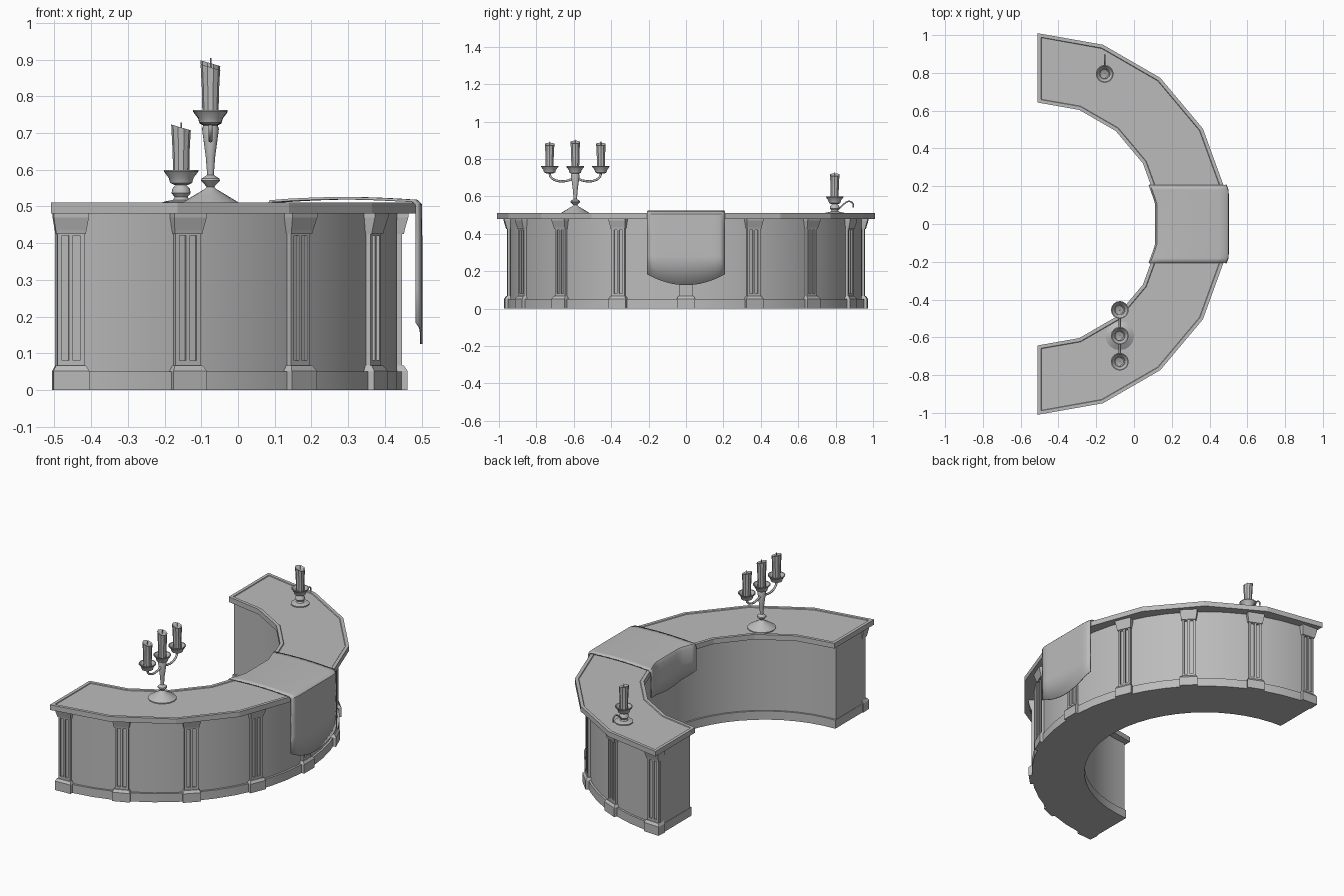
import bpy, bmesh, math
from mathutils import Matrix, Vector

if "Cube" in bpy.data.objects:
    bpy.data.objects.remove(bpy.data.objects["Cube"])

CX = -0.51  # centre of the half ring
mat = bpy.data.materials.new("plain grey")
mat.diffuse_color = (0.5, 0.5, 0.5, 1)
mat.use_nodes = True
mat.node_tree.nodes["Principled BSDF"].inputs["Base Color"].default_value = mat.diffuse_color


def finish(bm, name, smooth=None):
    bmesh.ops.recalc_face_normals(bm, faces=bm.faces)
    me = bpy.data.meshes.new(name)
    bm.to_mesh(me)
    bm.free()
    me.materials.append(mat)
    ob = bpy.data.objects.new(name, me)
    bpy.context.collection.objects.link(ob)
    if smooth:
        bpy.ops.object.select_all(action='DESELECT')
        ob.select_set(True)
        bpy.context.view_layer.objects.active = ob
        bpy.ops.object.shade_smooth_by_angle(angle=math.radians(smooth))
    return ob


def half_ring(name, r_in, r_out, z0, z1, n, end=0.0, inset=None, smooth=None):
    """Half ring block; end trims the two straight ends towards +x."""
    bm = bmesh.new()
    rows, tops = [], []
    for i in range(n + 1):
        a = math.radians(-90 + 180 * i / n)
        off = end if i in (0, n) else 0
        rows.append([bm.verts.new((CX + off + r * math.cos(a), r * math.sin(a), z))
                     for r, z in ((r_in, z0), (r_out, z0), (r_out, z1), (r_in, z1))])
    for p, q in zip(rows, rows[1:]):
        for k in range(4):
            f = bm.faces.new((p[k], p[(k + 1) % 4], q[(k + 1) % 4], q[k]))
            if k == 2:
                tops.append(f)
    bm.faces.new(rows[0])
    bm.faces.new(rows[-1])
    bmesh.ops.recalc_face_normals(bm, faces=bm.faces)
    if inset:
        bmesh.ops.inset_region(bm, faces=tops, thickness=inset, use_even_offset=True)
        bmesh.ops.inset_region(bm, faces=tops, thickness=0.003, depth=-0.004)
    return finish(bm, name, smooth)


# counter body, plinth and top
half_ring("counter_body", 0.675, 0.945, 0.0, 0.485, 27, 0.012, smooth=30)
half_ring("plinth", 0.665, 0.957, 0.0, 0.05, 27, 0.01, smooth=30)
half_ring("counter_top", 0.643, 1.01, 0.48, 0.51, 9, inset=0.018)


def block(bm, M, x0, x1, layers):
    """Stack of rectangles; layers are (z, side growth, outer radius)."""
    prev = None
    for z, g, r in layers:
        ring = [bm.verts.new(M @ Vector(p)) for p in
                ((r, x0 - g, z), (r, x1 + g, z), (0.915, x1 + g, z), (0.915, x0 - g, z))]
        if prev:
            for k in range(4):
                bm.faces.new((prev[k], prev[(k + 1) % 4], ring[(k + 1) % 4], ring[k]))
        else:
            bm.faces.new(ring)
        prev = ring
    bm.faces.new(prev)


# fluted pilasters with base and capital
for i, deg in enumerate((-86.7, -67, -44.7, -22.3, 0, 22.3, 44.7, 67, 86.7)):
    M = Matrix.Translation((CX, 0, 0)) @ Matrix.Rotation(math.radians(deg), 4, 'Z')
    w = 0.037
    bm = bmesh.new()
    block(bm, M, -w, w, [(0, 0.012, 0.972), (0.052, 0.012, 0.972), (0.066, 0.004, 0.962)])
    block(bm, M, -w, w, [(0.425, 0.003, 0.962), (0.435, 0.005, 0.964),
                         (0.47, 0.011, 0.974), (0.482, 0.011, 0.974)])
    block(bm, M, -w + 0.004, w - 0.004, [(0.06, 0, 0.949), (0.43, 0, 0.949)])
    for a, b in ((-w, -0.025), (-0.006, 0.006), (0.025, w)):
        block(bm, M, a, b, [(0.08, 0, 0.957), (0.42, 0, 0.957)])
    for a, b in ((0.06, 0.08), (0.42, 0.43)):
        block(bm, M, -w, w, [(a, 0, 0.957), (b, 0, 0.957)])
    finish(bm, f"pilaster_{i + 1}")


# draped cloth across the middle
def edge_x(y, r):
    a = math.radians(10)
    b = math.radians(30)
    y = abs(y)
    y1, y2 = r * math.sin(a), r * math.sin(b)
    x1, x2 = CX + r * math.cos(a), CX + r * math.cos(b)
    return x1 if y < y1 else x1 + (x2 - x1) * (y - y1) / (y2 - y1)


bm = bmesh.new()
cols = []
N = 16
for i in range(N + 1):
    t = -1 + 2 * i / N
    y = 0.207 * t
    xi = edge_x(y, 0.643) - 0.008
    xo = edge_x(y, 1.01) + 0.014
    low = 0.125 + 0.058 * t * t
    path = [(xi, 0.32 + 0.04 * t * t), (xi, 0.42), (xi, 0.5), (xi + 0.008, 0.514)]
    for k in range(1, 8):
        u = k / 8
        path.append((xi + (xo - xi) * u, 0.514 + 0.008 * math.sin(math.pi * u)))
    path += [(xo - 0.012, 0.515), (xo - 0.001, 0.505), (xo, 0.4), (xo, 0.28), (xo, low)]
    cols.append([bm.verts.new((x, y, z)) for x, z in path])
for p, q in zip(cols, cols[1:]):
    for k in range(len(p) - 1):
        bm.faces.new((p[k], p[k + 1], q[k + 1], q[k]))
cloth = finish(bm, "table_cloth", 40)
sol = cloth.modifiers.new("thickness", 'SOLIDIFY')
sol.thickness = 0.007
sol.offset = 0


def lathe(name, x, y, z, prof, n=16, slant=0.0, smooth=35):
    """Revolve (radius, height); slant tilts the last rings."""
    bm = bmesh.new()
    rings = []
    for j, (r, h) in enumerate(prof):
        s = slant if j >= len(prof) - 2 else 0
        ring = []
        for k in range(n):
            a = 2 * math.pi * k / n
            ring.append(bm.verts.new((x + r * math.cos(a), y + r * math.sin(a),
                                      z + h - s * math.cos(a))))
        rings.append(ring)
    for p, q in zip(rings, rings[1:]):
        for k in range(n):
            bm.faces.new((p[k], p[(k + 1) % n], q[(k + 1) % n], q[k]))
    bm.faces.new(rings[0])
    bm.faces.new(rings[-1])
    return finish(bm, name, smooth)


def tube(name, pts, r):
    cu = bpy.data.curves.new(name, 'CURVE')
    cu.dimensions = '3D'
    cu.bevel_depth = r
    cu.bevel_resolution = 2
    cu.use_fill_caps = True
    cu.resolution_u = 5
    sp = cu.splines.new('BEZIER')
    sp.bezier_points.add(len(pts) - 1)
    for bp, p in zip(sp.bezier_points, pts):
        bp.co = p
        bp.handle_left_type = bp.handle_right_type = 'AUTO'
    ob = bpy.data.objects.new(name, cu)
    bpy.context.collection.objects.link(ob)
    cu.materials.append(mat)
    bpy.ops.object.select_all(action='DESELECT')
    ob.select_set(True)
    bpy.context.view_layer.objects.active = ob
    bpy.ops.object.convert(target='MESH')


def candle(tag, x, y, z, h):
    """Cup, candle and wick; z is the cup bottom."""
    lathe(tag + "_cup", x, y, z, [(0.018, 0), (0.03, 0.006), (0.034, 0.02), (0.047, 0.037),
                                  (0.047, 0.041), (0.042, 0.04), (0.028, 0.022)])
    lathe(tag + "_candle", x, y, z + 0.02, [(0.022, 0), (0.023, h * 0.5), (0.026, h - 0.012),
                                            (0.027, h), (0.02, h - 0.006)], 10, 0.008)
    tube(tag + "_wick", [(x, y, z + h), (x + 0.001, y, z + 0.02 + h + 0.014)], 0.002)


# three-armed candelabra
X, Y = -0.075, -0.592
lathe("candelabra_stem", X, Y, 0.506,
      [(0.076, 0), (0.076, 0.005), (0.045, 0.024), (0.016, 0.041), (0.01, 0.047),
       (0.026, 0.064), (0.024, 0.07), (0.009, 0.08), (0.013, 0.13), (0.023, 0.205), (0.018, 0.22)])
candle("centre", X, Y, 0.72, 0.15)
for tag, s in (("left", -1), ("right", 1)):
    tube(tag + "_arm", [(X, Y + s * 0.012, 0.695), (X, Y + s * 0.045, 0.683),
                        (X, Y + s * 0.1, 0.684), (X, Y + s * 0.132, 0.705),
                        (X, Y + s * 0.137, 0.73)], 0.006)
    candle(tag, X, Y + s * 0.137, 0.722, 0.137)

# single candle holder with finger loop
X, Y = -0.155, 0.795
lathe("holder_base", X, Y, 0.506,
      [(0.05, 0), (0.05, 0.006), (0.022, 0.012), (0.018, 0.02), (0.026, 0.03),
       (0.024, 0.042), (0.014, 0.053), (0.02, 0.06)])
candle("single", X, Y, 0.558, 0.137)
tube("finger_loop", [(X, Y + 0.018, 0.528), (X, Y + 0.045, 0.555), (X, Y + 0.075, 0.573),
                     (X, Y + 0.097, 0.562), (X, Y + 0.1, 0.54)], 0.004)
